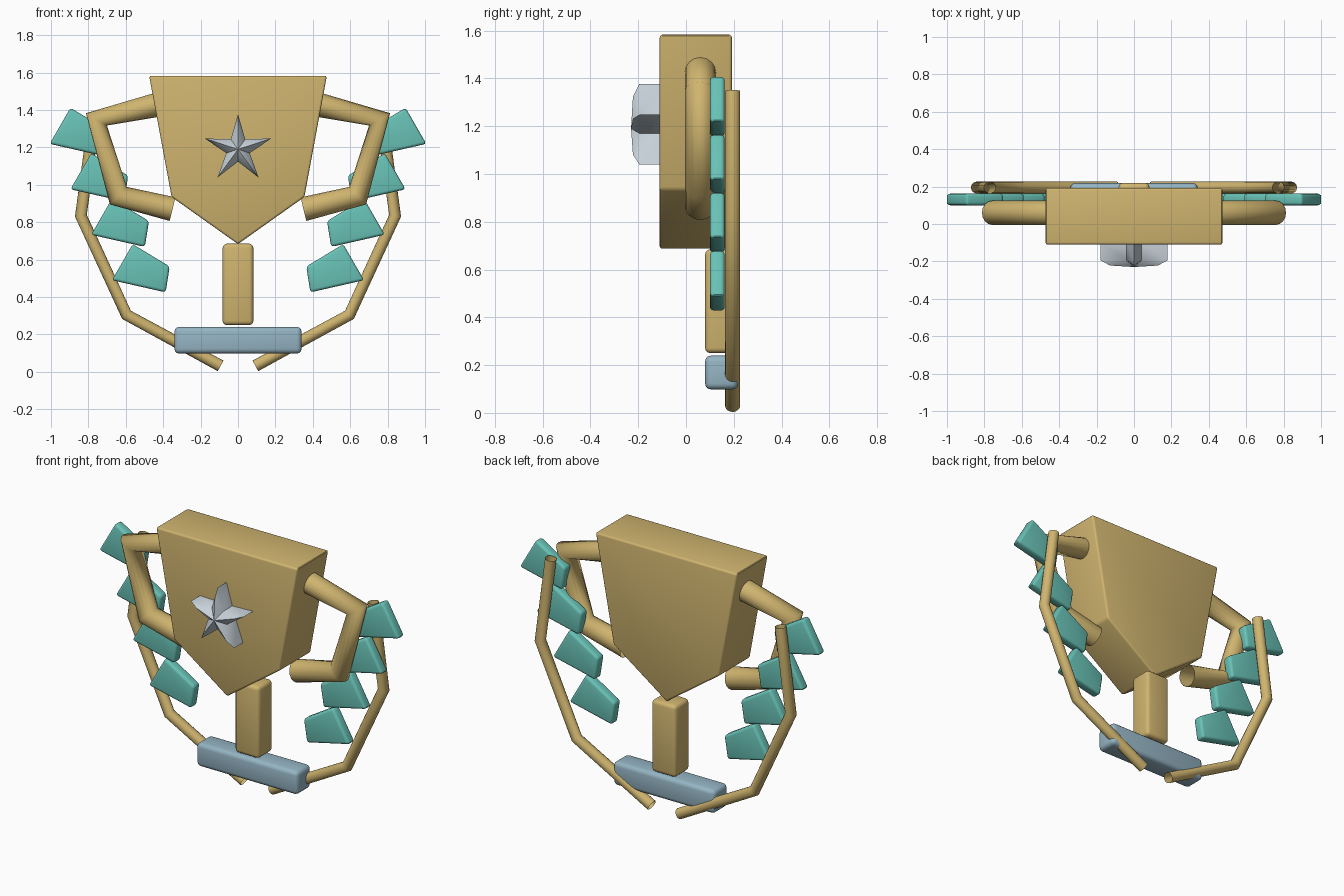
import bpy, bmesh, math

if "Cube" in bpy.data.objects:
    bpy.data.objects.remove(bpy.data.objects["Cube"])


def material(name, rgb):
    m = bpy.data.materials.new(name)
    m.diffuse_color = (*rgb, 1)
    m.use_nodes = True
    m.node_tree.nodes["Principled BSDF"].inputs["Base Color"].default_value = m.diffuse_color
    return m


GOLD = material("gold", (0.63, 0.46, 0.16))
TEAL = material("teal", (0.14, 0.54, 0.47))
BLUE = material("slate blue", (0.30, 0.46, 0.55))
SILVER = material("silver", (0.57, 0.64, 0.69))


def finish(bm, name, mat, bevel=0.0, segments=3):
    bmesh.ops.recalc_face_normals(bm, faces=bm.faces)
    me = bpy.data.meshes.new(name)
    bm.to_mesh(me)
    bm.free()
    me.materials.append(mat)
    ob = bpy.data.objects.new(name, me)
    bpy.context.collection.objects.link(ob)
    bpy.ops.object.select_all(action='DESELECT')
    bpy.context.view_layer.objects.active = ob
    ob.select_set(True)
    if bevel:
        mod = ob.modifiers.new("bevel", 'BEVEL')
        mod.width = bevel
        mod.segments = segments
        mod.limit_method = 'ANGLE'
        mod.angle_limit = math.radians(25)
        bpy.ops.object.modifier_apply(modifier="bevel")
    bpy.ops.object.shade_smooth_by_angle(angle=math.radians(30))
    return ob


def slab(name, outline, y0, y1, mat, bevel):
    """Extrude an x-z outline from y0 to y1."""
    bm = bmesh.new()
    face = bm.faces.new([bm.verts.new((x, y0, z)) for x, z in outline])
    new = bmesh.ops.extrude_face_region(bm, geom=[face])["geom"]
    verts = [v for v in new if isinstance(v, bmesh.types.BMVert)]
    bmesh.ops.translate(bm, verts=verts, vec=(0, y1 - y0, 0))
    return finish(bm, name, mat, bevel)


def tube(name, path, y, radius, mat):
    """Open-ended round tube along an x-z path."""
    cu = bpy.data.curves.new(name, 'CURVE')
    cu.dimensions = '3D'
    cu.bevel_depth = radius
    cu.bevel_resolution = 6
    cu.use_fill_caps = False
    sp = cu.splines.new('POLY')
    sp.points.add(len(path) - 1)
    for p, (x, z) in zip(sp.points, path):
        p.co = (x, y, z, 1)
    sp.use_smooth = True
    cu.materials.append(mat)
    ob = bpy.data.objects.new(name, cu)
    bpy.context.collection.objects.link(ob)
    bpy.ops.object.select_all(action='DESELECT')
    bpy.context.view_layer.objects.active = ob
    ob.select_set(True)
    bpy.ops.object.convert(target='MESH')


def rect(hx, z0, z1):
    return [(-hx, z0), (hx, z0), (hx, z1), (-hx, z1)]


# Cup body, stem and base
slab("cup_body", [(-0.475, 1.583), (0.475, 1.583), (0.355, 0.935),
                  (0, 0.683), (-0.355, 0.935)], -0.11, 0.192, GOLD, 0.012)
slab("stem", rect(0.082, 0.25, 0.685), 0.08, 0.22, GOLD, 0.022)
slab("base_plate", rect(0.34, 0.098, 0.24), 0.08, 0.218, BLUE, 0.025)

# Handles, branches and leaves on both sides
HANDLE = [(0.43, 1.428), (0.757, 1.35), (0.64, 0.942), (0.35, 0.87)]
BRANCH = [(0.77, 1.347), (0.84, 0.835), (0.596, 0.305), (0.093, 0.032)]
LEAF = [(0.563, 0.683), (0.674, 0.49), (0.387, 0.425), (0.365, 0.563)]
for s, side in ((-1, "left"), (1, "right")):
    tube("handle_" + side, [(s * x, z) for x, z in HANDLE], 0.06, 0.065, GOLD)
    tube("branch_" + side, [(s * x, z) for x, z in BRANCH], 0.195, 0.032, GOLD)
    for i in range(4):
        slab(f"leaf_{side}_{i + 1}",
             [(s * (x + 0.111 * i), z + 0.243 * i) for x, z in LEAF],
             0.10, 0.162, TEAL, 0.016)

# Star badge with raised ridges
bm = bmesh.new()
CZ, R, r = 1.19, 0.187, 0.066


def star_vert(k, radius, y):
    a = math.pi / 2 + k * math.pi / 5
    return bm.verts.new((radius * math.cos(a), y, CZ + radius * math.sin(a)))


front = [star_vert(k, r if k % 2 else R, -0.195) for k in range(10)]
back = [star_vert(k, r if k % 2 else R, -0.10) for k in range(10)]
ridge = [star_vert(k, R * 0.72, -0.222) for k in range(0, 10, 2)]
peak = bm.verts.new((0, -0.23, CZ))
bm.faces.new(back)
for k in range(10):
    n = (k + 1) % 10
    bm.faces.new((front[k], front[n], back[n], back[k]))
    mid = ridge[(k if k % 2 == 0 else n) // 2]
    bm.faces.new((front[k], front[n], mid))
    bm.faces.new((front[k if k % 2 else n], mid, peak))
finish(bm, "star_badge", SILVER)
